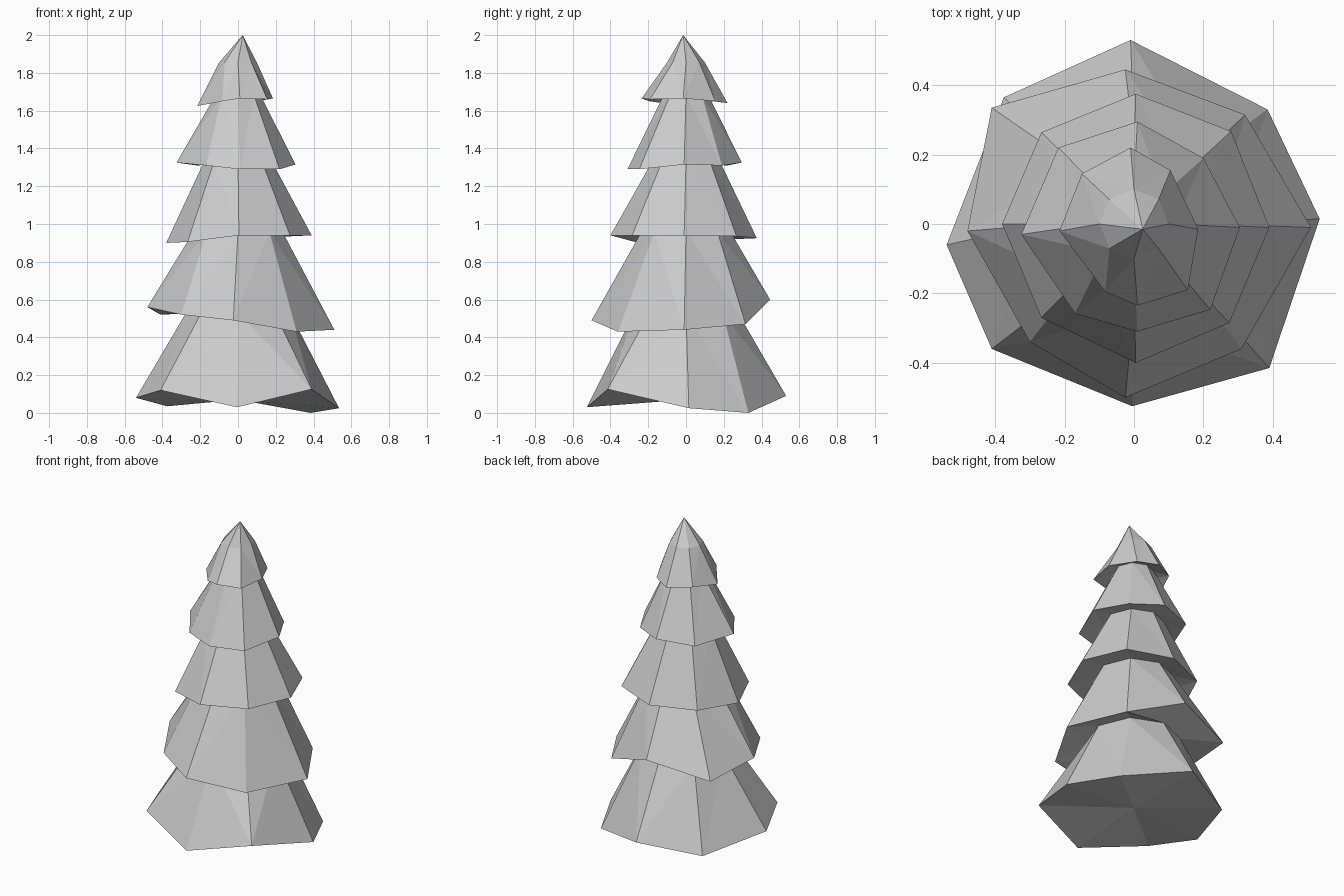
import bpy, bmesh
from math import cos, sin, pi

# Uneven octagonal branch rims, counter-clockwise from +x: (x, y, z)
rim_1 = [(.535, .015, .025), (.385, .33, 0), (-.01, .53, .09), (-.375, .365, .035),
         (-.54, -.06, .08), (-.41, -.36, .12), (-.005, -.525, .03), (.39, -.415, .125)]
rim_2 = [(.51, -.01, .44), (.32, .315, .47), (-.025, .445, .6), (-.41, .335, .52),
         (-.48, -.02, .56), (-.30, -.34, .52), (-.025, -.5, .49), (.31, -.36, .43)]
rim_3 = [(.39, -.01, .94), (.28, .267, .935), (.005, .375, .925), (-.267, .264, .92),
         (-.38, 0, .9), (-.267, -.27, .905), (.005, -.4, .94), (.275, -.285, .94)]
rim_4 = [(.305, -.01, 1.315), (.2, .19, 1.31), (.01, .295, 1.325), (-.218, .22, 1.31),
         (-.325, -.03, 1.325), (-.17, -.258, 1.31), (.01, -.31, 1.29), (.22, -.247, 1.29)]
rim_5 = [(.185, -.015, 1.665), (.105, .155, 1.65), (-.01, .22, 1.64), (-.15, .145, 1.65),
         (-.215, -.02, 1.625), (-.083, -.195, 1.65), (.01, -.235, 1.665), (.155, -.19, 1.66)]


def neck(r, z):
    """Regular ring where a tier tucks under the one above."""
    return [(r * cos(i * pi / 4), r * sin(i * pi / 4), z) for i in range(8)]


rings = [rim_1, neck(.275, .53), rim_2, neck(.235, .96), rim_3, neck(.18, 1.33),
         rim_4, neck(.12, 1.68), rim_5, neck(.1, 1.855)]

bm = bmesh.new()
loops = [[bm.verts.new(p) for p in ring] for ring in rings]

# Sloping branches and undersides
for low, high in zip(loops, loops[1:]):
    for i in range(8):
        j = (i + 1) % 8
        bm.faces.new((low[i], low[j], high[j], high[i]))

# Pointed top and slightly hollow base
tip = bm.verts.new((.025, -.015, 2))
base = bm.verts.new((0, 0, .07))
for i in range(8):
    j = (i + 1) % 8
    bm.faces.new((loops[-1][i], loops[-1][j], tip))
    bm.faces.new((loops[0][j], loops[0][i], base))

bmesh.ops.triangulate(bm, faces=bm.faces[:])
bmesh.ops.recalc_face_normals(bm, faces=bm.faces[:])
mesh = bpy.data.meshes.new("tree_foliage")
bm.to_mesh(mesh)
bm.free()
bpy.context.collection.objects.link(bpy.data.objects.new("tree_foliage", mesh))
